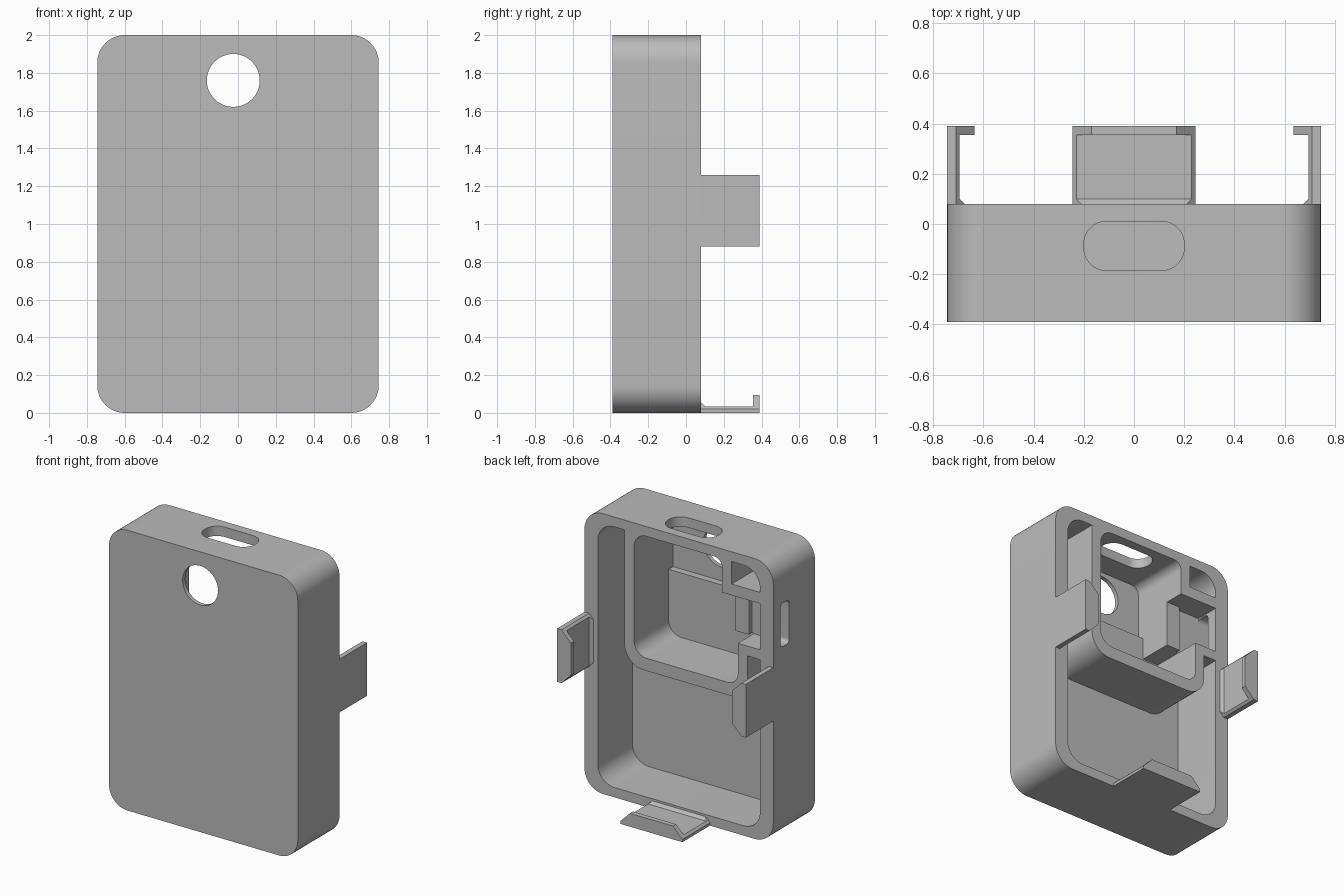
import bpy, bmesh, math

if "Cube" in bpy.data.objects:
    bpy.data.objects.remove(bpy.data.objects["Cube"], do_unlink=True)

grey = bpy.data.materials.new("plain grey")
grey.use_nodes = True
grey.diffuse_color = (0.5, 0.5, 0.5, 1)
grey.node_tree.nodes["Principled BSDF"].inputs["Base Color"].default_value = (0.5, 0.5, 0.5, 1)


def add_object(name, bm):
    bmesh.ops.recalc_face_normals(bm, faces=bm.faces[:])
    mesh = bpy.data.meshes.new(name)
    bm.to_mesh(mesh)
    bm.free()
    obj = bpy.data.objects.new(name, mesh)
    bpy.context.collection.objects.link(obj)
    mesh.materials.append(grey)
    return obj


def rounded_outline(a, b, radii, steps=12):
    """Rectangle with radii for low-low, high-low, high-high, low-high corners."""
    corners = [(a[0], b[0], 1, 1), (a[1], b[0], -1, 1),
               (a[1], b[1], -1, -1), (a[0], b[1], 1, -1)]
    points = []
    for i, ((ca, cb, sa, sb), r) in enumerate(zip(corners, radii)):
        if r == 0:
            points.append((ca, cb))
            continue
        for k in range(steps + 1):
            t = math.pi + math.pi / 2 * (i + k / steps)
            points.append((ca + sa * r + r * math.cos(t), cb + sb * r + r * math.sin(t)))
    return points


PLACE = {"x": lambda a, b, d: (d, a, b),
         "y": lambda a, b, d: (a, d, b),
         "z": lambda a, b, d: (a, b, d)}


def prism(name, axis, a, b, depth, radii=(0, 0, 0, 0)):
    if isinstance(radii, (int, float)):
        radii = (radii,) * 4
    bm = bmesh.new()
    outline = rounded_outline(a, b, radii)
    ends = [[bm.verts.new(PLACE[axis](p, q, d)) for p, q in outline] for d in depth]
    for end in ends:
        bm.faces.new(end)
    n = len(outline)
    for i in range(n):
        j = (i + 1) % n
        bm.faces.new((ends[0][i], ends[0][j], ends[1][j], ends[1][i]))
    return add_object(name, bm)


def cut(target, cutter):
    cutter.hide_render = True
    mod = target.modifiers.new("cut", "BOOLEAN")
    mod.operation = "DIFFERENCE"
    mod.solver = "EXACT"
    mod.object = cutter
    bpy.context.view_layer.objects.active = target
    bpy.ops.object.modifier_apply(modifier=mod.name)
    bpy.data.objects.remove(cutter, do_unlink=True)


BACK, OPEN = 0.08, 0.3          # rear rim and the outer end of the cutters
FLOOR, DEEP = -0.31, -0.36      # inner floors

# Case body
case = prism("case_body", "y", (-0.745, 0.745), (0, 2), (-0.39, BACK), 0.145)

# Main cavity, leaving the walls of the inner compartment standing
cavity = prism("cavity", "y", (-0.64, 0.64), (0.07, 1.93), (FLOOR, OPEN), 0.13)
cut(cavity, prism("mask", "y", (-0.54, 0.43), (0.97, 2.1), (-0.6, 0.6), (0.15, 0.15, 0, 0)))
cut(cavity, prism("mask", "y", (-0.8, 0), (1.29, 2.1), (-0.6, 0.6)))
cut(case, cavity)

# Inner compartment, deeper behind the round window
cut(case, prism("compartment", "y", (-0.34, 0.354), (1.06, 1.93), (FLOOR, OPEN), (0, 0.1, 0.1, 0.06)))
cut(case, prism("lower_nook", "y", (-0.465, 0), (1.06, 1.362), (FLOOR, OPEN), (0.08, 0, 0, 0)))
cut(case, prism("deep_floor", "y", (-0.34, 0.354), (1.52, 1.93), (DEEP, OPEN), (0, 0, 0.1, 0.06)))

# Side port recess with its ledge, and the closed corner pocket
cut(case, prism("port_recess", "y", (-0.64, 0), (1.36, 1.69), (-0.065, OPEN)))
cut(case, prism("port_trough", "y", (-0.64, -0.45), (1.36, 1.69), (-0.1, OPEN)))
cut(case, prism("corner_pocket", "y", (-0.64, -0.417), (1.77, 1.93), (FLOOR, OPEN), (0, 0, 0, 0.13)))

# Openings: round window, top slot, side slot
cut(case, prism("window", "y", (-0.165, 0.115), (1.62, 1.9), (-0.5, -0.25), 0.14))
cut(case, prism("top_slot", "z", (-0.2, 0.2), (-0.185, 0.01), (1.8, 2.2), 0.09))
cut(case, prism("side_slot", "x", (-0.1, 0), (1.37, 1.68), (-0.9, -0.6), 0.03))


def clip(name, half, drop, place):
    """Hooked tab whose ends slope in at 45 degrees above the bend."""
    bend = 0.035 - drop
    profile = [(BACK, 0), (0.39, 0), (0.39, bend), (0.39, 0.11 - drop),
               (0.355, 0.11 - drop), (0.355, 0.05 - drop), (0.1, 0.05 - drop),
               (BACK, 0.07 - drop), (BACK, bend)]
    bm = bmesh.new()
    ends = [[bm.verts.new(place(y, h, s * (half - max(0, h - bend)))) for y, h in profile]
            for s in (-1, 1)]
    for e in ends:
        bm.faces.new((e[0], e[1], e[2], e[8]))
        bm.faces.new(e[2:])
    n = len(profile)
    for i in range(n):
        j = (i + 1) % n
        bm.faces.new((ends[0][i], ends[0][j], ends[1][j], ends[1][i]))
    return add_object(name, bm)


# Three clips around the rear rim
clip("left_clip", 0.19, 0, lambda y, h, w: (0.745 - h, y, 1.07 + w))
clip("right_clip", 0.19, 0, lambda y, h, w: (h - 0.745, y, 1.07 + w))
clip("bottom_clip", 0.245, 0.015, lambda y, h, w: (w, y, h))

# Smooth the rounded corners, keep the edges crisp
bpy.ops.object.select_all(action="DESELECT")
case.select_set(True)
bpy.context.view_layer.objects.active = case
bpy.ops.object.shade_smooth_by_angle(angle=math.radians(30))
